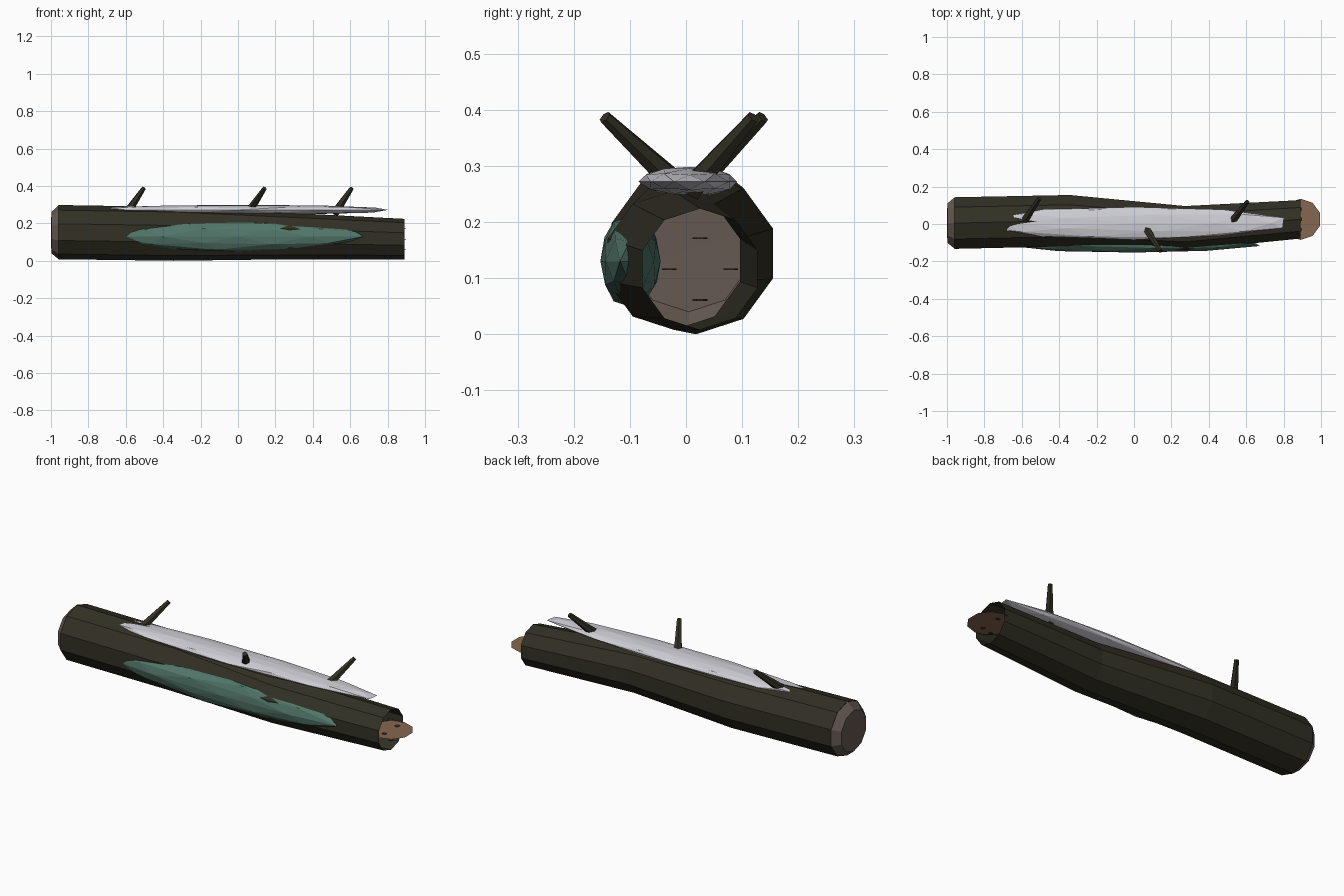
import bpy, bmesh, math, random
from mathutils import Vector, Matrix

if "Cube" in bpy.data.objects:
    bpy.data.objects.remove(bpy.data.objects["Cube"])

random.seed(4)


def material(name, rgb):
    m = bpy.data.materials.new(name)
    m.diffuse_color = (*rgb, 1)
    m.use_nodes = True
    m.node_tree.nodes["Principled BSDF"].inputs["Base Color"].default_value = m.diffuse_color
    return m


BARK = material("dark bark", (0.032, 0.030, 0.018))
SNOW = material("snow", (0.62, 0.62, 0.67))
MOSS = material("moss", (0.085, 0.18, 0.145))
GREY = material("weathered wood", (0.13, 0.10, 0.085))
WOOD = material("fresh wood", (0.24, 0.135, 0.08))
CRACK = material("crack", (0.05, 0.03, 0.02))


def finish(name, bm, mat, normals=True):
    if normals:
        bmesh.ops.recalc_face_normals(bm, faces=bm.faces)
    mesh = bpy.data.meshes.new(name)
    bm.to_mesh(mesh)
    bm.free()
    mesh.materials.append(mat)
    ob = bpy.data.objects.new(name, mesh)
    bpy.context.collection.objects.link(ob)
    return ob


SIDES = 10


def ring(bm, x, y, z, r):
    """Decagon across the log, with a corner at the top."""
    return [bm.verts.new((x, y + r * math.cos(a), z + r * math.sin(a)))
            for a in (math.pi / 2 + math.tau * i / SIDES for i in range(SIDES))]


def bridge(bm, a, b):
    n = len(a)
    for i in range(n):
        j = (i + 1) % n
        bm.faces.new((a[i], a[j], b[j], b[i]))


# Trunk: an open, slightly winding, tapering tube
bm = bmesh.new()
path = [(-0.96, 0.005, 0.153, 0.145), (-0.343, 0.018, 0.144, 0.144),
        (0.273, -0.022, 0.132, 0.124), (0.89, 0.025, 0.116, 0.108)]
rings = [ring(bm, *p) for p in path]
for a, b in zip(rings, rings[1:]):
    bridge(bm, a, b)
finish("trunk", bm, BARK)

# Left end: shallow domed cap of weathered wood
bm = bmesh.new()
rim = ring(bm, -0.96, 0.005, 0.153, 0.144)
inner = ring(bm, -0.998, 0.005, 0.150, 0.110)
bridge(bm, rim, inner)
centre = bm.verts.new((-1.0, 0.005, 0.15))
for i in range(SIDES):
    bm.faces.new((inner[i], inner[(i + 1) % SIDES], centre))
finish("left_end_cap", bm, GREY)

# Right end: flat slab of fresh wood lying level in the opening
bm = bmesh.new()
bmesh.ops.create_circle(bm, cap_ends=True, segments=SIDES, radius=0.11,
                        matrix=Matrix.Translation((0.89, 0.025, 0.115)))
finish("right_end_slab", bm, WOOD, False)

# Small flat cracks around the right end
for i in range(4):
    a = i * math.pi / 2
    bm = bmesh.new()
    bmesh.ops.create_cone(
        bm, cap_ends=True, segments=6, radius1=0.013, radius2=0.013, depth=0.003,
        matrix=Matrix.Translation((0.888, 0.025 + 0.055 * math.cos(a),
                                   0.116 + 0.055 * math.sin(a))))
    finish(f"crack_{i + 1}", bm, CRACK)


# Snow and moss: long, flattened, slightly uneven blobs
def blob(name, centre, size, mat, wobble):
    bm = bmesh.new()
    bmesh.ops.create_icosphere(bm, subdivisions=2, radius=1)
    for v in bm.verts:
        v.co *= 1 + random.uniform(-wobble, wobble)
        v.co = Vector(centre) + Vector(c * s for c, s in zip(v.co, size))
    finish(name, bm, mat)


blob("snow_cover", (0.0, 0.006, 0.272), (0.82, 0.088, 0.027), SNOW, 0.04)
blob("moss_patch", (0.0, -0.10, 0.13), (0.68, 0.055, 0.08), MOSS, 0.05)

# Branch stubs: tapered six-sided pegs
stubs = [((-0.592, 0.008, 0.258), (-0.505, 0.137, 0.387)),
         ((0.055, -0.008, 0.258), (0.142, -0.145, 0.387)),
         ((0.520, 0.008, 0.258), (0.607, 0.120, 0.387))]
for i, (base, tip) in enumerate(stubs):
    base, tip = Vector(base), Vector(tip)
    axis = tip - base
    turn = axis.to_track_quat('Z', 'Y').to_matrix().to_4x4()
    bm = bmesh.new()
    bmesh.ops.create_cone(bm, cap_ends=True, segments=6, radius1=0.024,
                          radius2=0.012, depth=axis.length,
                          matrix=Matrix.Translation((base + tip) / 2) @ turn)
    finish(f"branch_stub_{i + 1}", bm, BARK)
